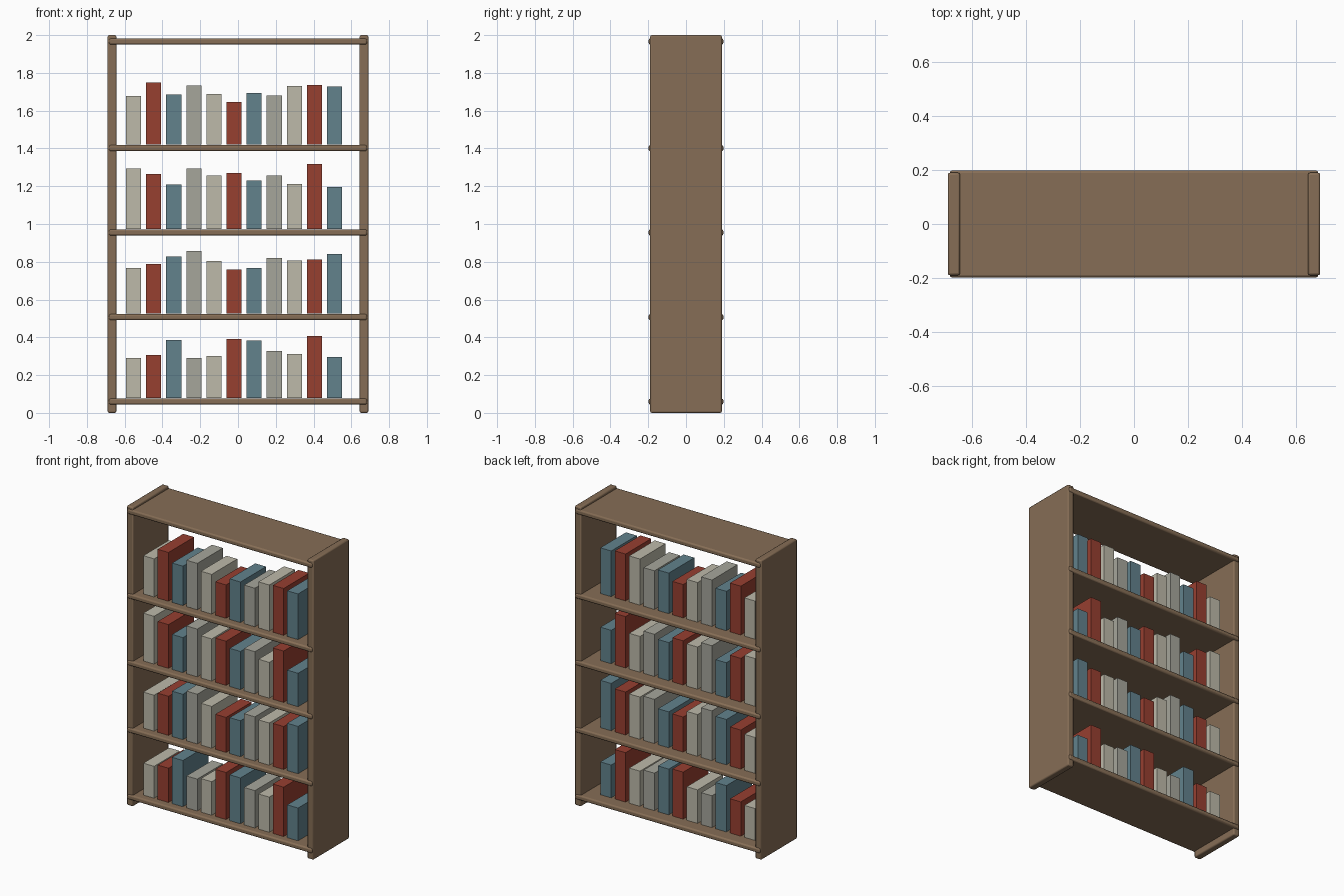
import bpy

if "Cube" in bpy.data.objects:
    bpy.data.objects.remove(bpy.data.objects["Cube"])


def material(name, rgb):
    m = bpy.data.materials.new(name)
    m.diffuse_color = (*rgb, 1)
    m.use_nodes = True
    m.node_tree.nodes["Principled BSDF"].inputs["Base Color"].default_value = m.diffuse_color
    return m


def box(name, lo, hi, mat, bevel=0):
    bpy.ops.mesh.primitive_cube_add(size=1, location=[(a + b) / 2 for a, b in zip(lo, hi)])
    ob = bpy.context.object
    ob.name = name
    ob.scale = [b - a for a, b in zip(lo, hi)]
    bpy.ops.object.transform_apply(location=False, rotation=False, scale=True)
    ob.data.materials.append(mat)
    if bevel:
        mod = ob.modifiers.new("rounded_edges", 'BEVEL')
        mod.width = bevel
        mod.segments = 2
        bpy.ops.object.shade_smooth_by_angle()
    return ob


wood = material("wood", (0.24, 0.155, 0.092))
covers = [
    material("cream_cover", (0.51, 0.49, 0.40)),
    material("red_cover", (0.31, 0.05, 0.03)),
    material("blue_cover", (0.122, 0.223, 0.265)),
    material("grey_cover", (0.38, 0.38, 0.33)),
]

# Side panels
for side, x in (("left", -0.667), ("right", 0.667)):
    box(f"{side}_panel", (x - 0.023, -0.19, 0), (x + 0.023, 0.19, 2), wood, 0.008)

# Shelves, the highest one closing the top
for i, z in enumerate((0.06, 0.507, 0.955, 1.402, 1.966)):
    box(f"shelf_{i + 1}", (-0.683, -0.198, z - 0.016), (0.683, 0.198, z + 0.016), wood, 0.009)

# Books: bottom height of each row and the top height of each book
rows = [
    (0.078, (.291, .307, .387, .291, .302, .392, .384, .328, .313, .408, .297)),
    (0.526, (.766, .787, .829, .858, .805, .760, .766, .821, .808, .813, .842)),
    (0.974, (1.293, 1.266, 1.208, 1.293, 1.256, 1.269, 1.229, 1.256, 1.213, 1.317, 1.197)),
    (1.422, (1.677, 1.748, 1.685, 1.732, 1.687, 1.645, 1.693, 1.680, 1.730, 1.735, 1.727)),
]
for r, (bottom, tops) in enumerate(rows):
    for c, top in enumerate(tops):
        x = -0.553 + 0.1064 * c
        box(f"book_{r + 1}_{c + 1}", (x - 0.04, -0.153, bottom), (x + 0.04, 0.117, top), covers[c % 4])
